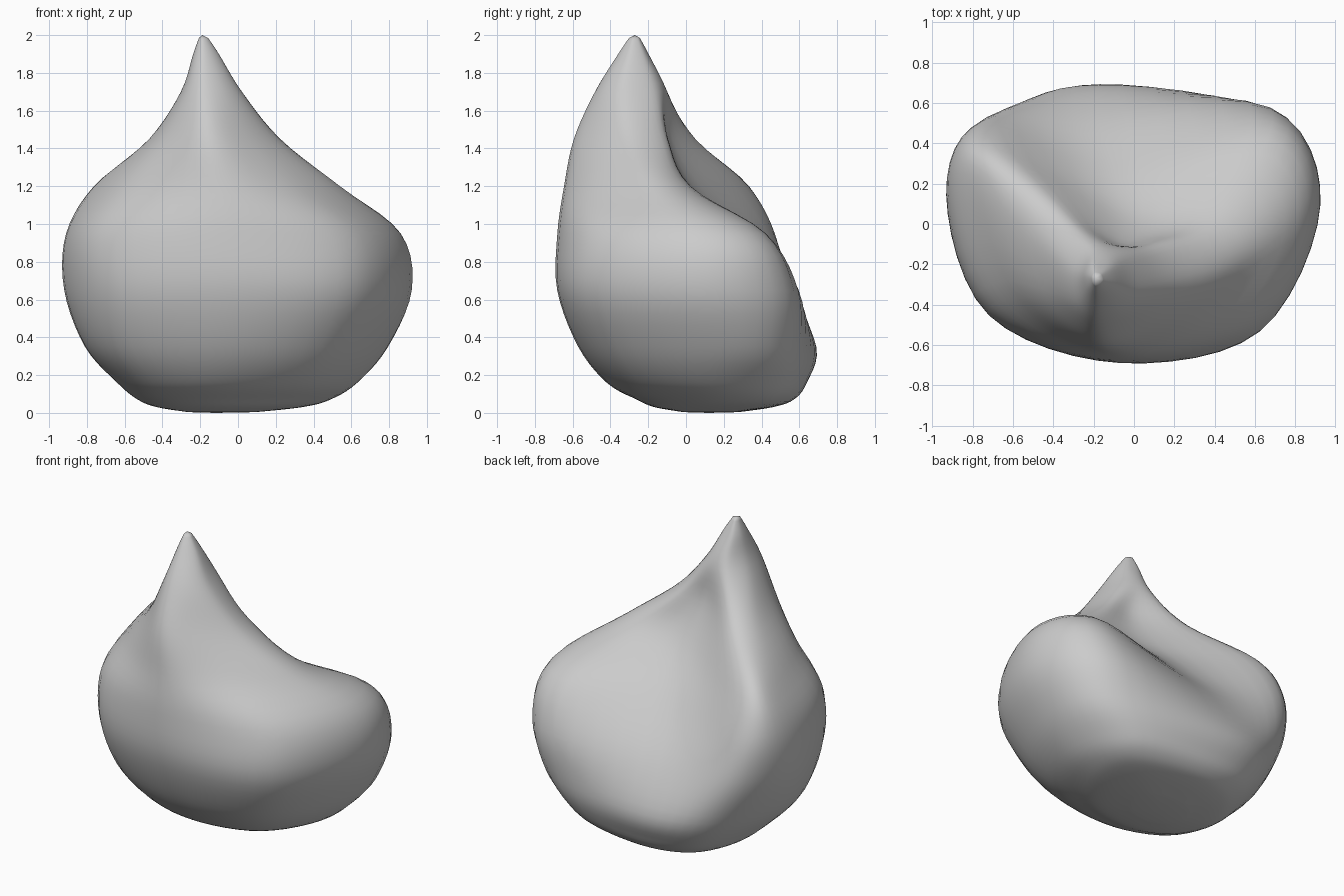
import bpy, bmesh
from mathutils import Vector

if "Cube" in bpy.data.objects:
    bpy.data.objects.remove(bpy.data.objects["Cube"])

# Horizontal sections, bottom to top. Each: height, then 8 (x, y) points:
# front, front right, right, back right, back valley, back left, left, front left
SECTIONS = [
    (0.07, [(-.10, -.26), (.27, -.17), (.48, .15), (.40, .46), (-.05, .57), (-.39, .47), (-.53, .15), (-.41, -.14)]),
    (0.16, [(-.08, -.42), (.40, -.30), (.63, .14), (.48, .53), (-.10, .64), (-.49, .52), (-.64, .10), (-.50, -.27)]),
    (0.35, [(-.06, -.57), (.52, -.43), (.79, .12), (.62, .56), (-.18, .69), (-.62, .54), (-.81, .08), (-.63, -.38)]),
    (0.65, [(-.05, -.68), (.62, -.53), (.92, .10), (.68, .57), (-.18, .54), (-.73, .53), (-.92, .12), (-.70, -.46)]),
    (0.95, [(-.10, -.68), (.57, -.51), (.86, .05), (.66, .42), (-.10, .28), (-.74, .47), (-.91, .17), (-.72, -.42)]),
    (1.20, [(-.15, -.64), (.25, -.52), (.53, -.20), (.43, .01), (-.05, .04), (-.64, .33), (-.76, .17), (-.58, -.36)]),
    (1.45, [(-.18, -.59), (.05, -.50), (.22, -.30), (.15, -.11), (-.07, -.09), (-.36, .05), (-.47, -.07), (-.40, -.38)]),
    (1.70, [(-.19, -.48), (-.06, -.44), (.02, -.33), (-.02, -.17), (-.12, -.11), (-.23, -.11), (-.30, -.23), (-.28, -.39)]),
]
TIP = Vector((-.19, -.27, 2.0))
BASE = Vector((-.12, .12, 0.0))
AROUND, UP = 6, 5


def spline(p0, p1, p2, p3, t):
    return 0.5 * (2 * p1 + (p2 - p0) * t + (2 * p0 - 5 * p1 + 4 * p2 - p3) * t * t
                  + (3 * p1 - p0 - 3 * p2 + p3) * t ** 3)


def smooth_loop(pts):
    n = len(pts)
    return [spline(pts[i - 1], pts[i], pts[(i + 1) % n], pts[(i + 2) % n], k / AROUND)
            for i in range(n) for k in range(AROUND)]


def scaled(ring, centre, factor, z):
    return [Vector((centre.x + (p.x - centre.x) * factor,
                    centre.y + (p.y - centre.y) * factor, z)) for p in ring]


rings = [smooth_loop([Vector((x, y, z)) for x, y in pts]) for z, pts in SECTIONS]
# Rounded base and pointed tip
rings = [scaled(rings[0], BASE, f, z) for f, z in ((0.35, 0.004), (0.75, 0.03))] + rings
rings += [scaled(rings[-1], TIP, f, z) for f, z in ((0.42, 1.9), (0.15, 1.985))]

# Smooth the sections together vertically
levels = []
last = len(rings) - 1
for i in range(last):
    four = [rings[max(i - 1, 0)], rings[i], rings[i + 1], rings[min(i + 2, last)]]
    for k in range(UP):
        levels.append([spline(*ps, k / UP) for ps in zip(*four)])
levels.append(rings[-1])

# Skin the clove body
bm = bmesh.new()
loops = [[bm.verts.new(p) for p in ring] for ring in levels]
n = len(loops[0])
for a, b in zip(loops, loops[1:]):
    for j in range(n):
        k = (j + 1) % n
        bm.faces.new((a[j], a[k], b[k], b[j]))
base, tip = bm.verts.new(BASE), bm.verts.new(TIP)
for j in range(n):
    k = (j + 1) % n
    bm.faces.new((base, loops[0][k], loops[0][j]))
    bm.faces.new((tip, loops[-1][j], loops[-1][k]))
bmesh.ops.recalc_face_normals(bm, faces=bm.faces)
for f in bm.faces:
    f.smooth = True

mesh = bpy.data.meshes.new("clove_body")
bm.to_mesh(mesh)
bm.free()
clove = bpy.data.objects.new("clove_body", mesh)
bpy.context.collection.objects.link(clove)
